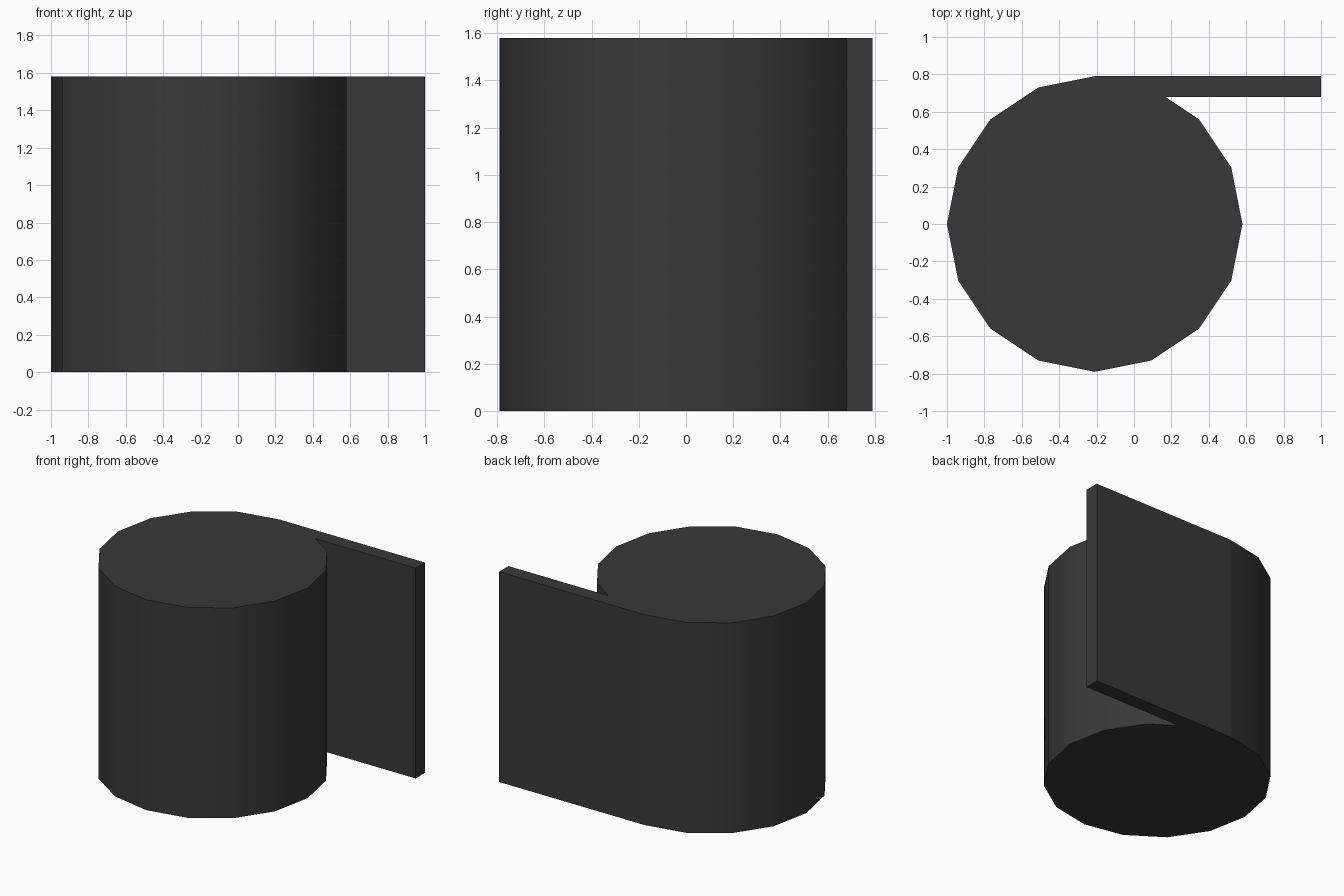
import bpy, bmesh
from math import cos, sin, radians

if "Cube" in bpy.data.objects:
    bpy.data.objects.remove(bpy.data.objects["Cube"])

R, CX, H, T, N = 0.79, -0.21, 1.58, 0.11, 16

# Roll outline: from the top tangent point round to the inside of the loose sheet
step = 360 / N
outline = [(CX + R * cos(radians(90 + i * step)), R * sin(radians(90 + i * step)))
           for i in range(N - 1)]

# Loose sheet: meets the roll's facet, then runs straight out along the tangent
(x1, y1) = outline[-1]
a = radians(90 - step)
x2, y2 = CX + R * cos(a), R * sin(a)
y_in = R - T
x_in = x1 + (x2 - x1) * (y_in - y1) / (y2 - y1)
outline += [(x_in, y_in), (1.0, y_in), (1.0, R)]

# Extrude the outline into a solid
bm = bmesh.new()
base = bm.faces.new([bm.verts.new((x, y, 0)) for x, y in outline])
ext = bmesh.ops.extrude_face_region(bm, geom=[base], use_keep_orig=True)
bmesh.ops.translate(bm, vec=(0, 0, H),
                    verts=[v for v in ext["geom"] if isinstance(v, bmesh.types.BMVert)])
bmesh.ops.recalc_face_normals(bm, faces=bm.faces)

# Sharp seams: where the sheet leaves the roll, and on the front left
seams = [outline[0], outline[5]]
for e in bm.edges:
    p, q = (v.co for v in e.verts)
    if abs(p.z - q.z) > 1 and any(abs(p.x - x) + abs(p.y - y) < 1e-4 for x, y in seams):
        e.smooth = False

mesh = bpy.data.meshes.new("paper_roll")
bm.to_mesh(mesh)
bm.free()
roll = bpy.data.objects.new("paper_roll", mesh)
bpy.context.collection.objects.link(roll)

# Dark grey surface
mat = bpy.data.materials.new("dark_grey")
mat.diffuse_color = (0.04, 0.04, 0.04, 1)
mat.use_nodes = True
mat.node_tree.nodes["Principled BSDF"].inputs["Base Color"].default_value = mat.diffuse_color
mesh.materials.append(mat)

# Smooth round side, crisp rims and sheet corners
bpy.context.view_layer.objects.active = roll
roll.select_set(True)
bpy.ops.object.shade_smooth_by_angle(angle=radians(30), keep_sharp_edges=True)
